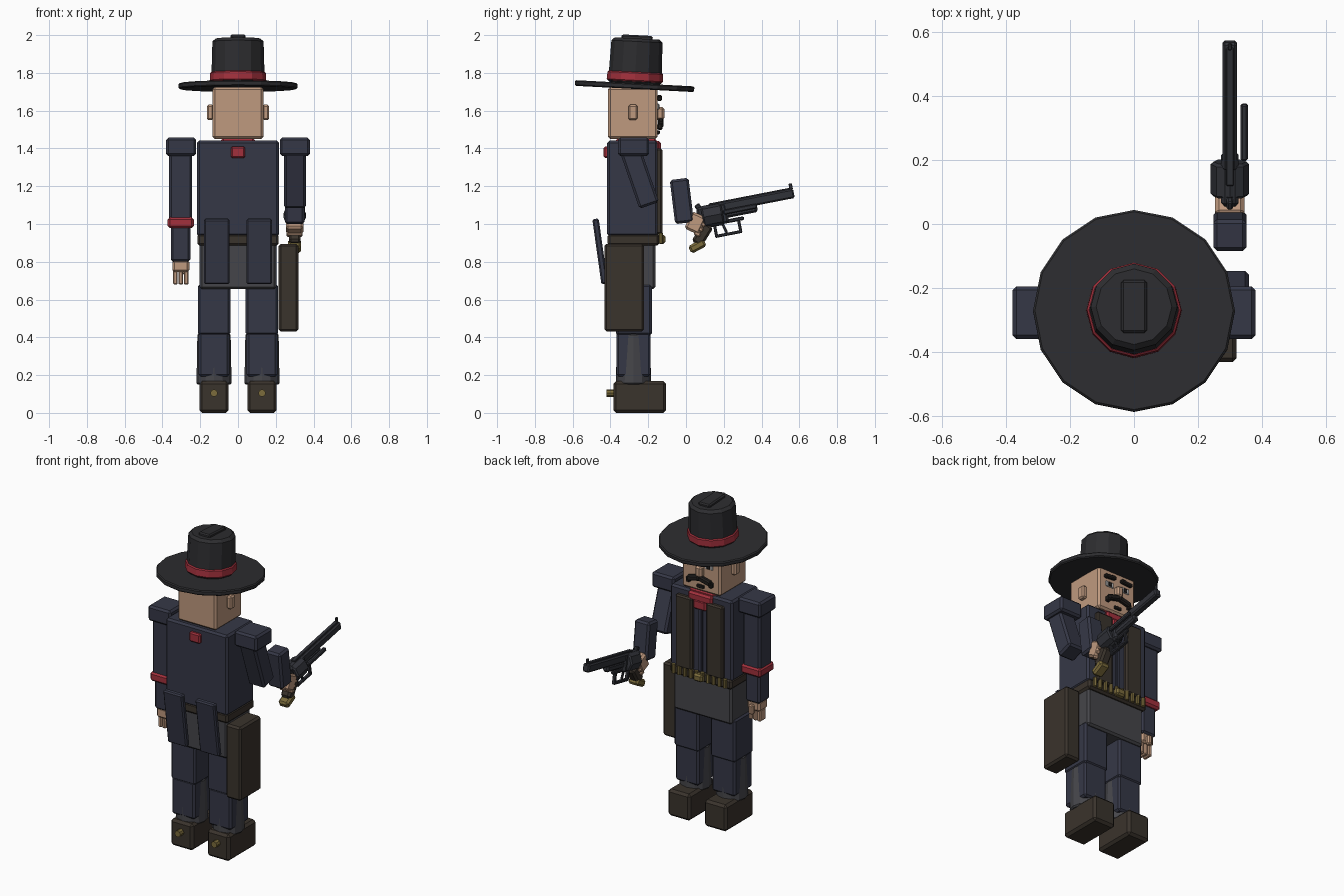
import bpy, bmesh
from math import radians, pi
from mathutils import Matrix, Vector

COLS = {
    "navy": (0.036, 0.039, 0.062), "black": (0.026, 0.026, 0.029),
    "brown": (0.042, 0.033, 0.025), "skin": (0.52, 0.32, 0.21),
    "red": (0.36, 0.03, 0.045), "brass": (0.2, 0.15, 0.045),
    "grey": (0.06, 0.06, 0.068), "steel": (0.03, 0.032, 0.04),
    "hair": (0.015, 0.013, 0.012), "white": (0.5, 0.5, 0.5)}
MATS = {}
for n, c in COLS.items():
    MATS[n] = bpy.data.materials.new(n)
    MATS[n].diffuse_color = (*c, 1)


def finish(bm, name, mat, loc, rot, bevel):
    if bevel:
        edges = [e for e in bm.edges if e.calc_face_angle(0) > radians(50)]
        bmesh.ops.bevel(bm, geom=edges, offset=bevel, segments=1, affect='EDGES', profile=0.5)
    me = bpy.data.meshes.new(name)
    bm.to_mesh(me)
    bm.free()
    me.materials.append(MATS[mat])
    ob = bpy.data.objects.new(name, me)
    ob.location = loc
    ob.rotation_euler = [radians(a) for a in rot]
    bpy.context.collection.objects.link(ob)
    return ob


def box(name, mat, loc, size, rot=(0, 0, 0), bevel=0.012):
    bm = bmesh.new()
    bmesh.ops.create_cube(bm, size=1)
    bmesh.ops.scale(bm, vec=size, verts=bm.verts)
    return finish(bm, name, mat, loc, rot, min(bevel, min(size) * 0.25))


def span(name, mat, x, y, z, **kw):
    """Box from axis ranges."""
    r = (x, y, z)
    return box(name, mat, [(a + b) / 2 for a, b in r], [abs(b - a) for a, b in r], **kw)


def cyl(name, mat, loc, r, h, rot=(0, 0, 0), n=12, r2=None, bevel=0.0):
    bm = bmesh.new()
    bmesh.ops.create_cone(bm, cap_ends=True, segments=n, radius1=r,
                          radius2=r if r2 is None else r2, depth=h)
    return finish(bm, name, mat, loc, rot, bevel)


# hat, tipped slightly towards the face (+y)
def hat_at(h):
    return Vector((0, -0.272, 1.73)) + Matrix.Rotation(radians(-3), 3, 'X') @ Vector((0, 0, h))


TIP = (-3, 0, 0)
cyl("hat_brim", "black", hat_at(0), 0.316, 0.03, TIP, 16, bevel=0.006)
cyl("hat_crown", "black", hat_at(0.13), 0.142, 0.245, TIP, 12, 0.135, bevel=0.016)
cyl("hat_band", "red", hat_at(0.05), 0.15, 0.05, TIP, 12, 0.147, bevel=0.006)
box("hat_crease", "black", hat_at(0.255), (0.08, 0.165, 0.03), TIP)

# head and face
span("head", "skin", (-0.135, 0.135), (-0.413, -0.15), (1.45, 1.725))
span("nose", "skin", (-0.022, 0.022), (-0.16, -0.115), (1.55, 1.62))
for s in (-1, 1):
    span("ear", "skin", (s * 0.13, s * 0.165), (-0.305, -0.257), (1.55, 1.632))
    span("eye_white", "white", (s * 0.03, s * 0.085), (-0.155, -0.144), (1.605, 1.638), bevel=0.003)
    span("pupil", "hair", (s * 0.045, s * 0.068), (-0.15, -0.14), (1.608, 1.634), bevel=0.003)
    box("eyebrow", "hair", (s * 0.06, -0.14, 1.667), (0.08, 0.026, 0.024), (0, s * 5, 0))
    box("moustache", "hair", (s * 0.04, -0.133, 1.535), (0.085, 0.03, 0.034), (0, s * 14, 0))
    box("moustache_tip", "hair", (s * 0.078, -0.138, 1.515), (0.028, 0.026, 0.034))
span("chin_beard", "hair", (-0.025, 0.025), (-0.155, -0.138), (1.475, 1.495), bevel=0.004)

# neckerchief
span("neckerchief", "red", (-0.09, 0.09), (-0.37, -0.155), (1.40, 1.455))
span("neckerchief_front", "red", (-0.085, 0.085), (-0.18, -0.133), (1.385, 1.44))
span("neckerchief_point", "red", (-0.045, 0.045), (-0.165, -0.13), (1.34, 1.40))
span("neckerchief_knot", "red", (-0.038, 0.038), (-0.436, -0.405), (1.35, 1.41))

# torso, waistcoat, belt, hips
span("coat_body", "navy", (-0.217, 0.217), (-0.417, -0.15), (0.935, 1.442))
span("shirt_placket", "navy", (-0.014, 0.014), (-0.155, -0.135), (0.95, 1.36), bevel=0.004)
span("belt", "brown", (-0.215, 0.215), (-0.415, -0.142), (0.885, 0.948))
span("hips", "grey", (-0.203, 0.203), (-0.40, -0.162), (0.655, 0.90))
span("belt_buckle", "brass", (-0.032, 0.032), (-0.15, -0.108), (0.895, 0.942))
for i in range(10):
    cyl("cartridge", "brass", (-0.18 + 0.04 * i, -0.133, 0.925), 0.012, 0.055, n=8)
for s in (-1, 1):
    span("waistcoat_panel", "brown", (s * 0.05, s * 0.165), (-0.16, -0.125), (0.945, 1.40))
    box("coat_tail", "navy", (s * 0.112, -0.455, 0.855), (0.135, 0.034, 0.348), (8, 0, 0), 0.008)

# legs, boots, spurs
for s in (-1, 1):
    x = s * 0.127
    box("trouser_upper", "navy", (x, -0.275, 0.545), (0.172, 0.19, 0.27))
    box("trouser_lower", "navy", (x, -0.278, 0.31), (0.162, 0.182, 0.235))
    cyl("boot_shaft", "grey", (x, -0.278, 0.285), 0.093, 0.27, n=12, r2=0.088, bevel=0.008)
    cyl("boot_ankle", "grey", (x, -0.285, 0.17), 0.075, 0.06, n=12, r2=0.06)
    span("boot", "brown", (x - 0.078, x + 0.078), (-0.385, -0.105), (0.0, 0.168), bevel=0.015)
    cyl("spur", "brass", (x, -0.402, 0.105), 0.02, 0.04, (90, 0, 0), n=8)

# holster
span("holster", "brown", (0.215, 0.32), (-0.432, -0.222), (0.43, 0.895))

# shoulder pads
for s in (-1, 1):
    span("shoulder_pad", "navy", (s * 0.222, s * 0.38), (-0.36, -0.195), (1.36, 1.457))

# hanging arm
span("upper_arm_left", "navy", (-0.365, -0.243), (-0.34, -0.215), (1.0, 1.39))
span("arm_band", "red", (-0.373, -0.234), (-0.35, -0.205), (0.978, 1.036))
span("forearm_left", "navy", (-0.355, -0.252), (-0.33, -0.225), (0.80, 0.99))
span("hand_left", "skin", (-0.348, -0.258), (-0.322, -0.235), (0.745, 0.812))
for i in range(3):
    box("finger_left", "skin", (-0.332 + 0.029 * i, -0.278, 0.717), (0.026, 0.06, 0.075))
box("thumb_left", "skin", (-0.30, -0.225, 0.76), (0.03, 0.03, 0.06))

# raised arm
box("upper_arm_right", "navy", (0.302, -0.245, 1.245), (0.115, 0.11, 0.31), (19, 0, 0))
box("forearm_right", "navy", (0.3, -0.022, 1.122), (0.104, 0.1, 0.235), (7, 0, 0))
box("hand_right", "skin", (0.3, 0.05, 1.005), (0.092, 0.085, 0.1), (-25, 0, 0))
for i in range(3):
    box("finger_right", "skin", (0.3, 0.088 - 0.014 * i, 1.0 - 0.026 * i), (0.085, 0.035, 0.024), (-25, 0, 0))


# revolver, built along its tilted barrel axis
def gun_at(y, z, x=0.0):
    return Vector((0.3, 0.14, 1.05)) + Matrix.Rotation(radians(11), 3, 'X') @ Vector((x, y, z))


AIM = (11, 0, 0)
AXIS = (101, 0, 0)
box("gun_barrel", "steel", gun_at(0.24, 0.028), (0.046, 0.41, 0.05), AIM, 0.008)
box("gun_top_rib", "steel", gun_at(0.21, 0.055), (0.024, 0.44, 0.012), AIM)
cyl("gun_cylinder", "steel", gun_at(0, -0.005), 0.06, 0.11, AXIS, 8, bevel=0.008)
box("gun_frame", "steel", gun_at(0.0, -0.005), (0.055, 0.16, 0.11), AIM)
box("gun_under_barrel", "steel", gun_at(0.145, -0.012), (0.04, 0.19, 0.04), AIM)
box("gun_ejector_rod", "steel", gun_at(0.15, 0.0, 0.045), (0.022, 0.18, 0.026), AIM)
box("gun_front_sight", "steel", gun_at(0.435, 0.066), (0.012, 0.018, 0.034), AIM)
box("gun_hammer", "steel", gun_at(-0.065, 0.05), (0.02, 0.03, 0.04), (35, 0, 0))
box("trigger_guard_base", "steel", gun_at(0.065, -0.117), (0.022, 0.145, 0.016), AIM)
for y in (0.0, 0.13):
    box("trigger_guard_post", "steel", gun_at(y, -0.088), (0.022, 0.016, 0.07), AIM)
box("trigger_guard_top", "steel", gun_at(0.085, -0.05), (0.022, 0.15, 0.02), AIM)
box("trigger", "steel", gun_at(0.05, -0.085), (0.012, 0.014, 0.05), (25, 0, 0))
box("gun_grip", "brown", (0.3, 0.087, 0.945), (0.062, 0.062, 0.12), (-32, 0, 0))
box("gun_butt", "brass", (0.3, 0.06, 0.883), (0.068, 0.09, 0.045), (28, 0, 0))
